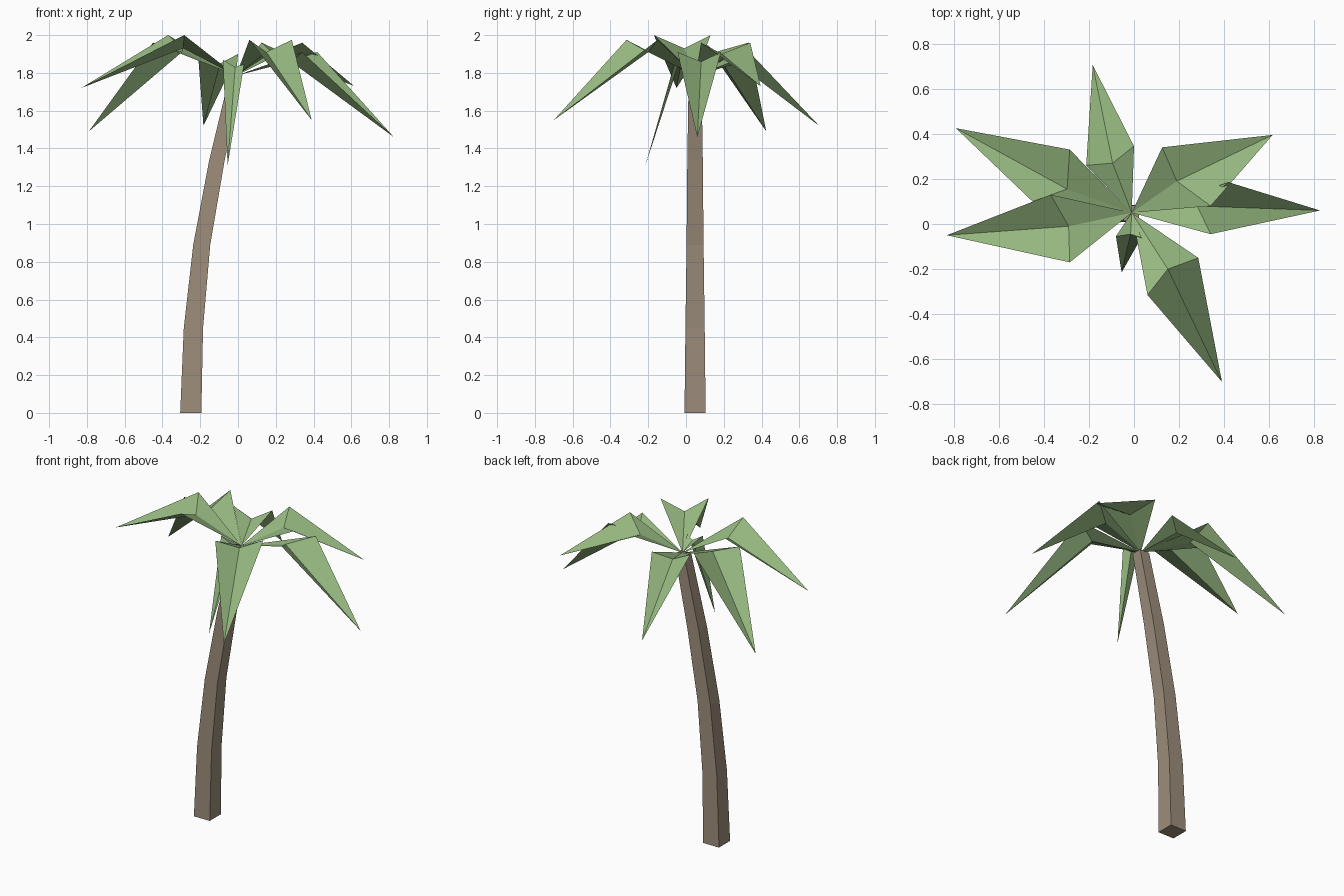
import bpy


def material(name, rgb):
    m = bpy.data.materials.new(name)
    m.diffuse_color = (*rgb, 1.0)
    return m


BARK = material("bark_brown", (0.34, 0.27, 0.20))
LEAF = material("leaf_green", (0.31, 0.49, 0.22))


def add_mesh(name, verts, faces, mat):
    mesh = bpy.data.meshes.new(name)
    mesh.from_pydata(verts, [], faces)
    mesh.materials.append(mat)
    obj = bpy.data.objects.new(name, mesh)
    bpy.context.collection.objects.link(obj)
    return obj


# Curved square trunk: (centre x, height, half width)
RINGS = [(-0.25, 0.0, 0.056), (-0.236, 0.45, 0.051), (-0.192, 0.89, 0.045),
         (-0.112, 1.335, 0.041), (-0.012, 1.78, 0.034)]
CY = 0.048
verts, faces = [], []
for x, z, h in RINGS:
    verts += [(x + sx * h, CY + sy * h, z)
              for sx, sy in ((-1, -1), (1, -1), (1, 1), (-1, 1))]
for r in range(len(RINGS) - 1):
    for i in range(4):
        a, b = r * 4 + i, r * 4 + (i + 1) % 4
        faces.append((a, b, b + 4, a + 4))
top = len(verts) - 4
faces += [(3, 2, 1, 0), (top, top + 1, top + 2, top + 3)]
add_mesh("trunk", verts, faces, BARK)

# Folded fronds sharing one root: left corner, crease, right corner, tip
ROOT = (-0.01, 0.05, 1.785)
FRONDS = {
    "west": [(-0.285, -0.17, 2.0), (-0.29, -0.01, 1.93), (-0.37, 0.13, 2.0), (-0.83, -0.05, 1.72)],
    "northwest": [(-0.45, 0.10, 1.96), (-0.297, 0.155, 1.91), (-0.285, 0.33, 1.96), (-0.79, 0.425, 1.49)],
    "north": [(-0.212, 0.26, 1.905), (-0.095, 0.27, 1.85), (0.0, 0.345, 1.90), (-0.183, 0.705, 1.52)],
    "northeast": [(0.125, 0.34, 1.96), (0.19, 0.19, 1.90), (0.34, 0.08, 1.96), (0.615, 0.395, 1.73)],
    "east": [(0.42, 0.185, 1.91), (0.28, 0.08, 1.86), (0.34, -0.045, 1.91), (0.825, 0.06, 1.46)],
    "southeast": [(0.285, -0.15, 1.975), (0.15, -0.20, 1.91), (0.06, -0.315, 1.975), (0.39, -0.70, 1.55)],
    "south": [(0.033, -0.06, 1.85), (-0.015, -0.045, 1.83), (-0.08, -0.055, 1.87), (-0.055, -0.215, 1.31)],
}
for side, (left, crease, right, tip) in FRONDS.items():
    add_mesh("frond_" + side, [ROOT, left, crease, right, tip],
             [(0, 2, 1), (0, 3, 2), (1, 2, 4), (2, 3, 4)], LEAF)
